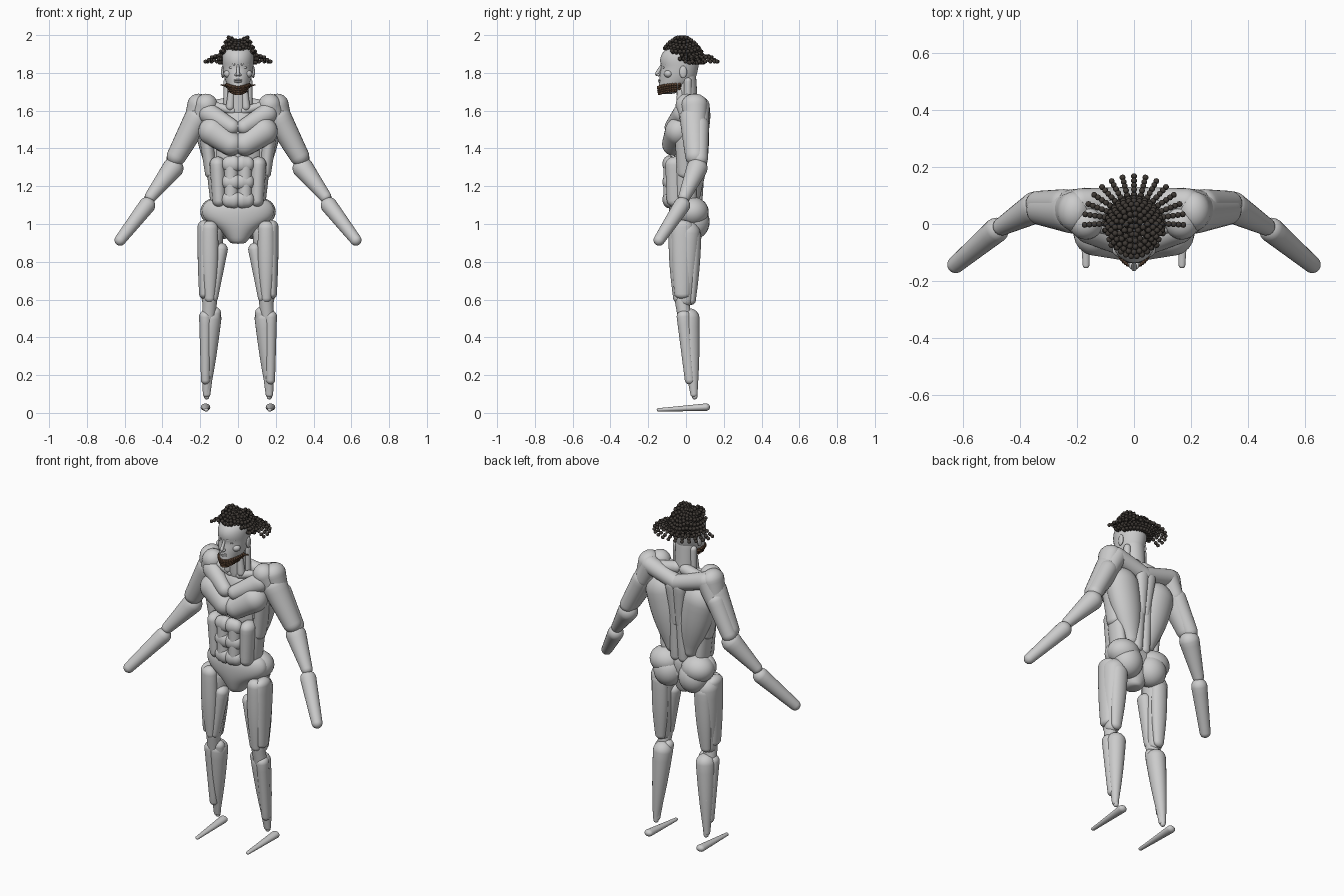
import bpy, bmesh, math
from mathutils import Vector, Matrix

V = Vector


def material(name, rgb):
    m = bpy.data.materials.new(name)
    m.diffuse_color = (*rgb, 1)
    return m


def finish(name, bm, mirror=False, mat=None):
    bmesh.ops.recalc_face_normals(bm, faces=bm.faces)
    me = bpy.data.meshes.new(name)
    bm.to_mesh(me)
    bm.free()
    for p in me.polygons:
        p.use_smooth = True
    ob = bpy.data.objects.new(name, me)
    bpy.context.collection.objects.link(ob)
    if mirror:
        ob.modifiers.new("Mirror", 'MIRROR')
    if mat:
        me.materials.append(mat)
    return ob


def skin_rings(bm, rings):
    rows = [[bm.verts.new(c) for c in r] for r in rings]
    n = len(rows[0])
    for a, b in zip(rows, rows[1:]):
        for i in range(n):
            bm.faces.new((a[i], a[(i + 1) % n], b[(i + 1) % n], b[i]))
    bm.faces.new(rows[0])
    bm.faces.new(rows[-1])


def loft(name, sections):
    """Stacked elliptical sections: (z, front y, back y, half width)."""
    bm = bmesh.new()
    ring = [2 * math.pi * i / 32 for i in range(32)]
    skin_rings(bm, [[V((w * math.cos(a), (f + b) / 2 + (b - f) / 2 * math.sin(a), z))
                     for a in ring] for z, f, b, w in sections])
    ob = finish(name, bm)
    ob.modifiers.new("Subdivision", 'SUBSURF').levels = 1
    return ob


def add_capsule(bm, p, q, r1, r2, wide=1, deep=1, belly=0, n=24):
    """Tapered capsule between sphere centres p and q, optionally flattened or bulged."""
    p, q = V(p), V(q)
    d = q - p
    L = d.length
    d.normalize()
    ref = V((0, 0, 1)) if abs(d.y) > .8 else V((0, 1, 0))
    yv = (ref - d * ref.dot(d)).normalized()
    xv = yv.cross(d)
    k = n // 4
    prof = []
    for i in range(k):
        a = math.pi / 2 * (1 - (i + .15) / k)
        prof.append((r1 * math.cos(a), -r1 * math.sin(a)))
    for i in range(9):
        t = i / 8
        prof.append((r1 + (r2 - r1) * t + belly * math.sin(math.pi * t), L * t))
    for i in range(k):
        a = math.pi / 2 * (i + .85) / k
        prof.append((r2 * math.cos(a), L + r2 * math.sin(a)))
    ring = [2 * math.pi * i / n for i in range(n)]
    skin_rings(bm, [[p + d * z + xv * (r * wide * math.cos(a)) + yv * (r * deep * math.sin(a))
                     for a in ring] for r, z in prof])


def muscle(name, p, q, r1, r2, wide=1, deep=1, belly=0, mirror=True):
    bm = bmesh.new()
    add_capsule(bm, p, q, r1, r2, wide, deep, belly)
    return finish(name, bm, mirror)


def ball(name, c, r, mirror=True):
    bm = bmesh.new()
    bmesh.ops.create_uvsphere(bm, u_segments=24, v_segments=14, radius=1,
                              matrix=Matrix.Translation(c) @ Matrix.Diagonal((*r, 1)))
    return finish(name, bm, mirror)


# Feet and lower legs
muscle("foot", (.172, .105, .03), (.168, -.145, .016), .022, .010, 1.15, .9)
muscle("calf", (.142, .015, .50), (.168, .042, .10), .054, .018, 1, 1.05, .004)
muscle("shin", (.172, -.012, .51), (.172, .02, .175), .034, .024, 1, 1.1)
muscle("inner_calf", (.120, -.005, .53), (.162, .04, .10), .030, .016)
muscle("achilles", (.165, .045, .30), (.166, .046, .085), .022, .014)
muscle("knee", (.148, -.022, .60), (.155, -.008, .51), .038, .036)

# Thighs
muscle("thigh_core", (.145, .005, .95), (.152, -.005, .60), .068, .04, 1, 1.05, .005)
muscle("outer_thigh", (.178, -.02, .985), (.180, -.02, .63), .036, .026, 1, 1.6, .003)
muscle("front_thigh", (.150, -.055, .975), (.150, -.045, .61), .042, .026, 1.05, .9, .008)
muscle("inner_thigh", (.090, -.02, .865), (.130, -.03, .61), .036, .024, 1, 1.2)
muscle("hamstring", (.140, .045, .93), (.150, .03, .60), .045, .028, 1.1, .8, .006)

# Pelvis and glutes
loft("pelvis", [(.895, -.045, .04, .03), (.905, -.06, .05, .05), (.95, -.075, .06, .075),
                (.985, -.085, .07, .12), (1.02, -.09, .075, .178), (1.06, -.092, .08, .196),
                (1.10, -.088, .078, .188), (1.13, -.07, .06, .16), (1.14, -.04, .03, .10)])
ball("glute", (.083, .045, 1.012), (.086, .080, .092))
ball("upper_hip", (.105, .035, 1.065), (.095, .085, .078))

# Abdomen
muscle("abdominal_column", (.036, -.085, 1.318), (.036, -.085, 1.125), .037, .036, 1, .95)
for row in range(3):
    z = 1.317 - row * .094
    muscle("abdominal_%d" % (row + 1), (.022, -.088, z), (.05, -.086, z), .04, .036, 1.15, .92)
muscle("oblique", (.108, -.055, 1.315), (.100, -.055, 1.125), .042, .036, 1, 1.3)
muscle("side_waist", (.135, .0, 1.32), (.112, .0, 1.12), .035, .035, 1, 1.6)
muscle("serratus", (.165, .0, 1.46), (.145, .0, 1.27), .04, .03, 1, 1.5)

# Chest
muscle("upper_chest", (.155, -.02, 1.585), (.035, -.075, 1.515), .055, .042, 1, .9)
muscle("lower_chest", (.135, -.04, 1.49), (.038, -.066, 1.425), .075, .064, 1, .95)
muscle("rib_cage", (0, .01, 1.52), (0, .01, 1.2), .10, .08, 1.3, .75, .01, False)
muscle("collarbone", (.165, .0, 1.635), (.03, -.025, 1.60), .024, .022)

# Back
muscle("lat", (.122, .045, 1.48), (.055, .045, 1.17), .10, .045, 1, .78, .014)
muscle("spine_column", (.022, .075, 1.52), (.026, .06, 1.12), .04, .03, 1, .9)
muscle("middle_trapezius", (.024, .10, 1.55), (.014, .088, 1.33), .04, .018, 1, .7)
muscle("upper_trapezius", (.185, .075, 1.625), (.0, .085, 1.57), .05, .045)
muscle("trapezius_slope", (.13, .055, 1.62), (.03, .045, 1.64), .036, .034)

# Shoulders and arms
muscle("front_deltoid", (.168, .005, 1.63), (.205, .02, 1.55), .060, .048)
muscle("side_deltoid", (.210, .045, 1.632), (.245, .05, 1.52), .058, .045, 1, 1.2)
muscle("rear_deltoid", (.185, .07, 1.62), (.23, .075, 1.53), .055, .045)
muscle("upper_arm", (.215, .04, 1.56), (.325, .05, 1.36), .07, .052, 1, 1.05)
muscle("triceps", (.245, .07, 1.52), (.335, .072, 1.345), .052, .044)
muscle("forearm", (.345, .058, 1.295), (.462, -.008, 1.145), .056, .032)
muscle("hand", (.482, -.022, 1.098), (.624, -.142, .915), .044, .030)

# Neck
muscle("neck", (0, .01, 1.60), (0, .0, 1.78), .060, .058, 1, .92, 0, False)
muscle("side_neck", (.056, .01, 1.625), (.056, .01, 1.755), .02, .02)
muscle("throat", (.042, -.03, 1.62), (.035, -.03, 1.70), .022, .018)

# Head
loft("head", [(1.688, -.130, -.075, .016), (1.695, -.142, -.045, .032), (1.715, -.147, -.02, .046),
              (1.74, -.142, .03, .060), (1.77, -.141, .052, .071), (1.80, -.138, .060, .078),
              (1.83, -.130, .066, .081), (1.85, -.138, .070, .083), (1.88, -.138, .072, .084),
              (1.91, -.125, .068, .080), (1.935, -.095, .052, .064), (1.95, -.05, .02, .03)])

# Facial features
muscle("nose_bridge", (0, -.130, 1.838), (0, -.154, 1.794), .007, .011, .9, 1, 0, False)
ball("nostril", (.010, -.146, 1.789), (.008, .011, .007))
muscle("brow", (.020, -.129, 1.846), (.054, -.104, 1.845), .006, .005)
ball("eye", (.033, -.114, 1.828), (.014, .010, .007))
ball("cheek", (.046, -.092, 1.795), (.03, .024, .022))
ball("upper_lip", (0, -.139, 1.762), (.022, .009, .005), False)
ball("lower_lip", (0, -.138, 1.753), (.020, .009, .006), False)
ball("ear", (.081, -.015, 1.805), (.009, .02, .033))

# Beard: short tufts along the jaw, rising toward the ears
brown = material("beard_brown", (.11, .06, .035))
bm = bmesh.new()
for j in range(4):
    for i in range(27):
        a = math.pi * (i / 26 - .5)
        s, c = math.sin(a), math.cos(a)
        p = V(((.038 + .007 * j) * s, -.035 - (.106 + .002 * j) * c ** .8, 1.69 + .011 * j + .016 * s * s))
        add_capsule(bm, p, p + V((s, -.4 * c, -.5)) * .007, .009, .005, n=8)
for s in (-1, 1):
    add_capsule(bm, (s * .06, -.03, 1.732), (s * .09, -.028, 1.737), .007, .003, n=8)
finish("beard", bm, mat=brown)

# Hair: strands of small beads growing out of the scalp
dark = material("hair_dark", (.05, .042, .036))
bm = bmesh.new()


def bead(c, r=.0105):
    bmesh.ops.create_icosphere(bm, subdivisions=2, radius=r, matrix=Matrix.Translation(c))


centre = V((0, -.022, 1.865))
for row, el in enumerate((-6, 5, 16, 27, 38, 49, 60, 71, 82)):
    e = math.radians(el)
    count = max(6, int(34 * math.cos(e)))
    for i in range(count):
        a = 2 * math.pi * (i + .5 * (row % 2)) / count
        d = V((math.cos(e) * math.cos(a), math.cos(e) * math.sin(a), math.sin(e)))
        front = -math.sin(a)
        if el < 32 and front > .5 or el < 20 and front > .1 or el < 0 and front > -.25:
            continue
        # two rounded lobes with a shallow dip along the middle
        lobe = math.exp(-((abs(d.x) - .5) / .22) ** 2) * max(0, d.z)
        for k in range(3):
            t = k / 2
            bead(centre + V((d.x * (.084 + .018 * t), d.y * (.096 + .020 * t),
                             d.z * (.084 + .022 * t) + .036 * lobe * t)))
# Loose strands around the sides and back, curling down
for i in range(15):
    a = math.radians(-4 + 188 * i / 14)
    for k in range(5):
        r = .105 + .017 * k
        z = 1.882 + .010 * math.sin(k * 1.2) - .003 * k
        bead(V((math.cos(a) * r, math.sin(a) * r * .92 + .008, z)))
finish("hair", bm, mat=dark)
